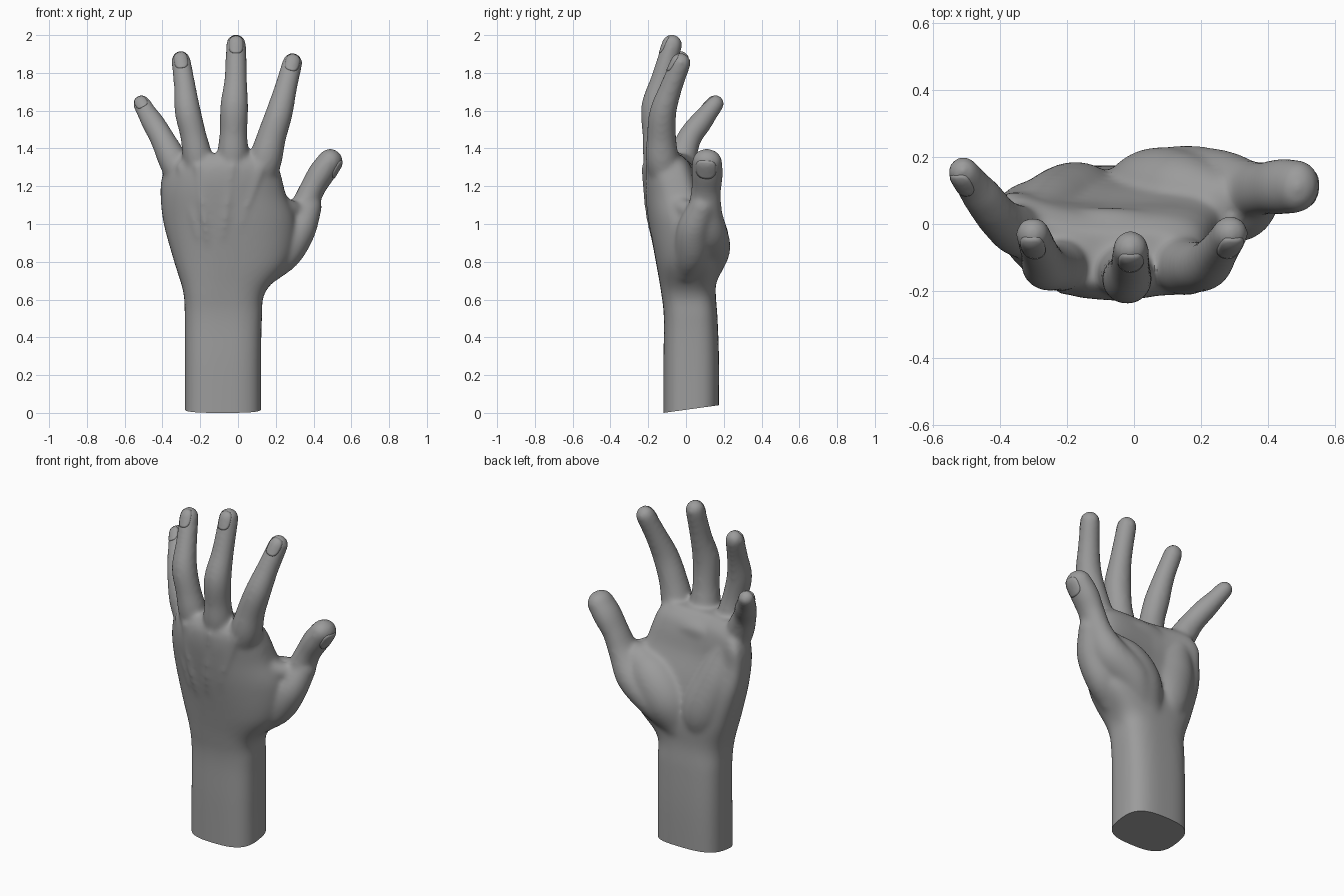
import bpy, bmesh, math
from mathutils import Vector
from mathutils.bvhtree import BVHTree

if "Cube" in bpy.data.objects:
    bpy.data.objects.remove(bpy.data.objects["Cube"])

skin = bpy.data.materials.new("grey_skin")
skin.diffuse_color = (0.33, 0.33, 0.33, 1)
skin.use_nodes = True
skin.node_tree.nodes["Principled BSDF"].inputs["Base Color"].default_value = skin.diffuse_color


def spline(points, steps=6):
    """Catmull-Rom interpolation through tuples of any length."""
    pts = [Vector(p) for p in points]
    pts = [pts[0] * 2 - pts[1]] + pts + [pts[-1] * 2 - pts[-2]]
    out = []
    for a, b, c, d in zip(pts, pts[1:], pts[2:], pts[3:]):
        for i in range(steps):
            t = i / steps
            out.append(0.5 * (2 * b + (c - a) * t + (2 * a - 5 * b + 4 * c - d) * t * t
                              + (3 * b - a - 3 * c + d) * t ** 3))
    return out + [pts[-2]]


def skin_rings(bm, rings):
    """Bridge a list of equal rings and cap both ends."""
    rows = [[bm.verts.new(p) for p in ring] for ring in rings]
    n = len(rows[0])
    for a, b in zip(rows, rows[1:]):
        for i in range(n):
            j = (i + 1) % n
            bm.faces.new((a[i], a[j], b[j], b[i]))
    bm.faces.new(rows[0][::-1])
    bm.faces.new(rows[-1])


def tube(bm, path, back=(0, -1, 0), depth=1.0, sides=24, grow=1.0):
    """Round-ended limb through (x, y, z, radius) points, with 'back' as its dorsal side."""
    pts = spline(path)
    centres = [p.to_3d() for p in pts]
    radii = [p[3] * grow for p in pts]
    tangents = [(centres[min(i + 1, len(pts) - 1)] - centres[max(i - 1, 0)]).normalized()
                for i in range(len(pts))]
    rings = list(zip(centres, tangents, radii))
    first, last = rings[0], rings[-1]
    for k in range(1, 8):                       # rounded ends
        a = k / 7 * math.radians(86)
        rings.append((last[0] + last[1] * last[2] * depth * math.sin(a), last[1],
                      last[2] * math.cos(a)))
        rings.insert(0, (first[0] - first[1] * first[2] * math.sin(a), first[1],
                         first[2] * math.cos(a)))
    loops = []
    for c, t, r in rings:
        side = t.cross(Vector(back)).normalized()
        up = side.cross(t)
        loops.append([c + side * r * math.cos(2 * math.pi * i / sides)
                      + up * r * depth * math.sin(2 * math.pi * i / sides)
                      for i in range(sides)])
    skin_rings(bm, loops)


bm = bmesh.new()

# Forearm, wrist and palm: z, left, right, back y, palm y, cup left, cup right
sections = [
    (-0.12, -0.282, 0.122, -0.12, 0.172, 0, 0),
    (0.25, -0.282, 0.122, -0.12, 0.175, 0, 0),
    (0.50, -0.282, 0.127, -0.117, 0.167, 0, 0),
    (0.64, -0.29, 0.145, -0.132, 0.157, 0, 0),
    (0.80, -0.338, 0.275, -0.16, 0.160, 0.02, 0.03),
    (1.00, -0.393, 0.31, -0.197, 0.115, 0.07, 0.06),
    (1.15, -0.41, 0.255, -0.219, 0.065, 0.10, 0.045),
    (1.25, -0.402, 0.23, -0.228, 0.045, 0.12, 0.03),
    (1.32, -0.365, 0.205, -0.22, 0.02, 0.11, 0.02),
    (1.37, -0.31, 0.155, -0.185, -0.03, 0.08, 0.02),
]
loops = []
for z, x0, x1, y0, y1, cup_l, cup_r in spline(sections):
    ring = []
    for i in range(48):
        a = 2 * math.pi * i / 48
        u = math.copysign(abs(math.cos(a)) ** 0.68, math.cos(a))
        v = math.copysign(abs(math.sin(a)) ** 0.68, math.sin(a))
        cup = (cup_l if u < 0 else cup_r) * u * u
        ring.append(Vector(((x0 + x1) / 2 + u * (x1 - x0) / 2,
                            (y0 + y1) / 2 + v * (y1 - y0) / 2 + cup, z)))
    loops.append(ring)
skin_rings(bm, loops)

# Fingers, from inside the palm to the centre of the fingertip
fingers = {
    "little": [(-.28, -.04, 1.16, .05), (-.338, -.025, 1.32, .074), (-.40, .015, 1.45, .063),
               (-.452, .08, 1.54, .058), (-.48, .115, 1.585, .051), (-.510, .155, 1.637, .046)],
    "ring": [(-.20, -.09, 1.16, .055), (-.213, -.12, 1.34, .075), (-.237, -.13, 1.47, .067),
             (-.267, -.125, 1.60, .067), (-.282, -.085, 1.73, .056), (-.302, -.03, 1.866, .050)],
    "middle": [(-.04, -.10, 1.16, .06), (-.028, -.142, 1.35, .080), (-.024, -.157, 1.48, .071),
               (-.02, -.163, 1.62, .072), (-.012, -.125, 1.77, .058), (-.01, -.073, 1.951, .052)],
    "index": [(.09, -.08, 1.14, .06), (.14, -.122, 1.32, .084), (.177, -.13, 1.46, .075),
              (.219, -.122, 1.59, .069), (.253, -.08, 1.72, .058), (.288, -.028, 1.853, .052)],
}
for path in fingers.values():
    tube(bm, path, grow=1.04)

# Thumb, then the broad ball of the thumb, its dorsal side and the web to the index finger
thumb_back = Vector((0.78, -0.12, -0.6)).normalized()
thumb = [(.03, .075, .74, .095), (.12, .105, .86, .128), (.26, .10, .955, .122),
         (.34, .10, 1.07, .092), (.39, .107, 1.18, .080), (.44, .112, 1.265, .085),
         (.488, .112, 1.332, .080)]
tube(bm, thumb, thumb_back, 0.84)
tube(bm, [(-.01, .06, .74, .115), (.06, .085, .86, .143), (.15, .08, .96, .138),
          (.25, .065, 1.03, .10)])
tube(bm, [(.16, .0, .76, .075), (.25, .03, .85, .092), (.325, .04, .97, .088),
          (.375, .085, 1.09, .070)])
tube(bm, [(.16, -.08, 1.16, .045), (.25, -.02, 1.09, .05), (.33, .06, 1.06, .05)])

# Heel of the hand on the little-finger side, and pads under the fingers
tube(bm, [(-.14, .04, .70, .105), (-.17, .05, .85, .137), (-.24, .03, 1.03, .125),
          (-.29, .005, 1.20, .09)])
tube(bm, [(-.24, -.02, 1.25, .065), (-.08, -.02, 1.27, .07), (.10, -.035, 1.25, .07)])

# Tendons on the back of the hand
for x, y, mid_y in ((-.30, -.125, -.158), (-.21, -.185, -.182), (-.03, -.210, -.190),
                    (.12, -.19, -.182)):
    tube(bm, [(-.08 + x * .3, -.115, .76, .015), (-.05 + x * .6, mid_y, 1.02, .020),
              (x, y, 1.30, .028)], sides=12)

# Fuse all parts into one smooth skin
bmesh.ops.recalc_face_normals(bm, faces=bm.faces)
mesh = bpy.data.meshes.new("hand")
bm.to_mesh(mesh)
bm.free()
hand = bpy.data.objects.new("hand", mesh)
bpy.context.collection.objects.link(hand)
remesh = hand.modifiers.new("fuse", 'REMESH')
remesh.mode = 'VOXEL'
remesh.voxel_size = 0.011
smooth = hand.modifiers.new("soften", 'SMOOTH')
smooth.factor = 0.5
smooth.iterations = 20
evaluated = hand.evaluated_get(bpy.context.evaluated_depsgraph_get())
fused = bpy.data.meshes.new_from_object(evaluated)
hand.modifiers.clear()
hand.data = fused

# Slanted flat cut at the end of the forearm
bm = bmesh.new()
bm.from_mesh(fused)
bmesh.ops.bisect_plane(bm, geom=bm.verts[:] + bm.edges[:] + bm.faces[:],
                       plane_co=(0, -0.12, 0), plane_no=(0, -0.04, 0.29), clear_inner=True)
bmesh.ops.holes_fill(bm, edges=[e for e in bm.edges if e.is_boundary], sides=0)
bmesh.ops.recalc_face_normals(bm, faces=bm.faces)
bm.to_mesh(fused)
tree = BVHTree.FromBMesh(bm)
bm.free()


def nail(name, path, back, half_len, width=0.74):
    """Thin rounded plate draped on the dorsal side of a fingertip."""
    tip, prev = Vector(path[-1][:3]), Vector(path[-2][:3])
    d = (tip - prev).normalized()
    side = d.cross(Vector(back)).normalized()
    up = side.cross(d)
    half_w = path[-1][3] * width
    centre = tip - d * 0.012
    nb = bmesh.new()

    def drape(u, v):
        start = centre + side * u * half_w + d * v * half_len + up * 0.3
        hit = tree.ray_cast(start, -up)[0]
        return nb.verts.new((hit if hit else start - up * 0.3) + up * 0.003)

    rows = []
    for k in range(1, 6):
        row = []
        for i in range(28):
            a = 2 * math.pi * i / 28
            c, s = math.cos(a), math.sin(a)
            row.append(drape(k / 5 * math.copysign(abs(c) ** 0.7, c),
                             k / 5 * math.copysign(abs(s) ** 0.7, s)))
        rows.append(row)
    nb.faces.new(rows[0])
    for a, b in zip(rows, rows[1:]):
        for i in range(28):
            j = (i + 1) % 28
            nb.faces.new((a[i], b[i], b[j], a[j]))
    nm = bpy.data.meshes.new(name)
    nb.to_mesh(nm)
    nb.free()
    ob = bpy.data.objects.new(name, nm)
    bpy.context.collection.objects.link(ob)
    solid = ob.modifiers.new("thickness", 'SOLIDIFY')
    solid.thickness = 0.007
    solid.offset = -1
    return ob


# Nails
parts = [hand]
for label, path in fingers.items():
    parts.append(nail(label + "_nail", path, (0, -1, 0), 0.042 if label == "little" else 0.052))
parts.append(nail("thumb_nail", thumb, thumb_back, 0.052, 0.68))

for ob in parts:
    ob.data.materials.clear()
    ob.data.materials.append(skin)
    bpy.ops.object.select_all(action='DESELECT')
    ob.select_set(True)
    bpy.context.view_layer.objects.active = ob
    bpy.ops.object.shade_smooth_by_angle(angle=math.radians(40))
